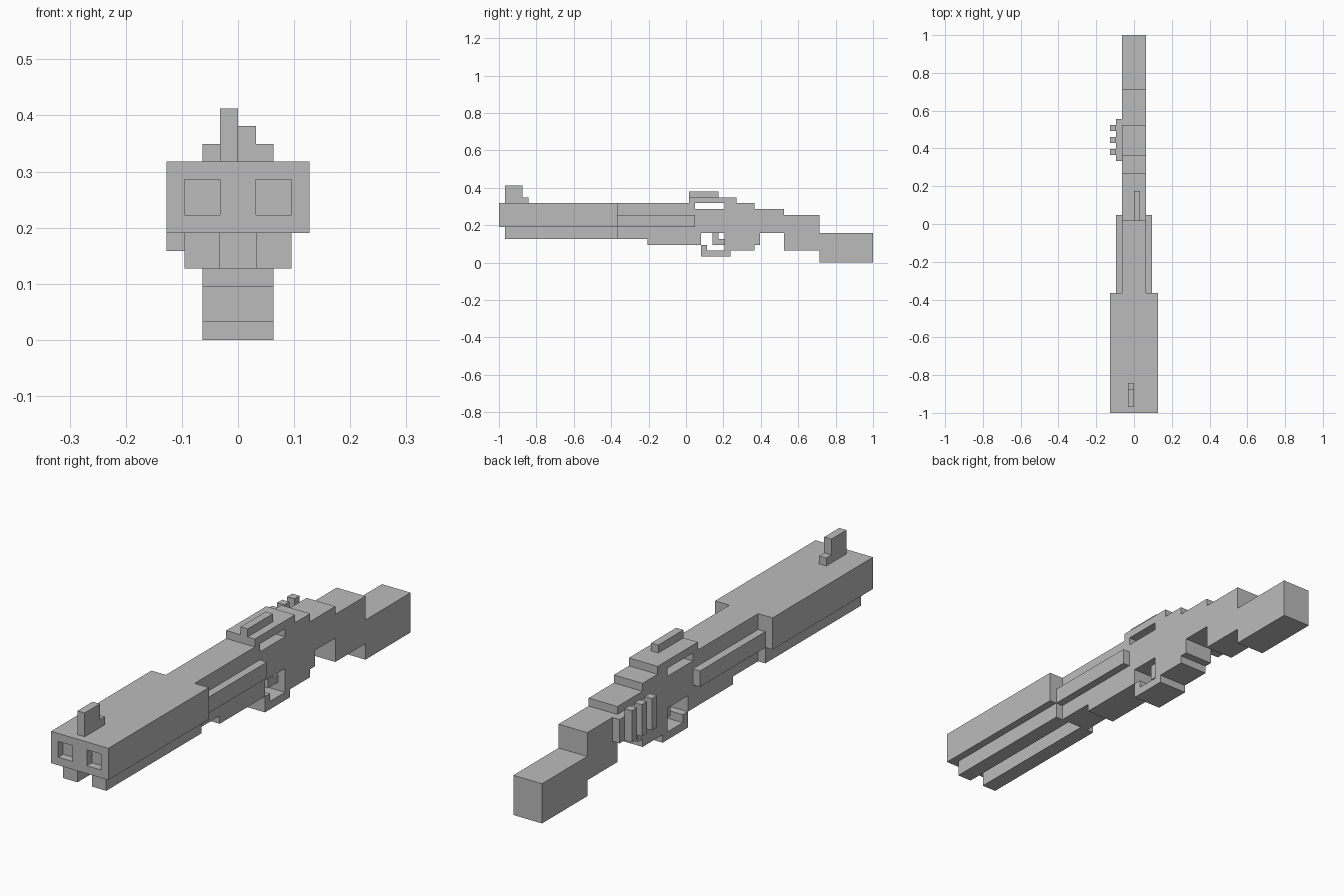
import bpy
import bmesh

if "Cube" in bpy.data.objects:
    bpy.data.objects.remove(bpy.data.objects["Cube"], do_unlink=True)

UNIT = 2 / 63  # one block of the build grid

grey = bpy.data.materials.new("plain_grey")
grey.use_nodes = True
COLOUR = (0.5, 0.5, 0.5, 1)
grey.diffuse_color = COLOUR
grey.node_tree.nodes["Principled BSDF"].inputs["Base Color"].default_value = COLOUR


def extrude(name, outline, x0, x1):
    """Extrude a side outline of (y, z) grid points from x0 to x1."""
    bm = bmesh.new()
    verts = [bm.verts.new((x0 * UNIT, y * UNIT - 1, z * UNIT)) for y, z in outline]
    face = bm.faces.new(verts)
    side = bmesh.ops.extrude_face_region(bm, geom=[face])
    moved = [v for v in side["geom"] if isinstance(v, bmesh.types.BMVert)]
    bmesh.ops.translate(bm, verts=moved, vec=((x1 - x0) * UNIT, 0, 0))
    bmesh.ops.recalc_face_normals(bm, faces=bm.faces)
    mesh = bpy.data.meshes.new(name)
    bm.to_mesh(mesh)
    bm.free()
    mesh.materials.append(grey)
    obj = bpy.data.objects.new(name, mesh)
    bpy.context.collection.objects.link(obj)
    return obj


def box(name, x, y, z):
    return extrude(name, [(y[0], z[0]), (y[1], z[0]), (y[1], z[1]), (y[0], z[1])], *x)


# Wide barrel block with two square bores
barrels = box("barrel_block", (-4, 4), (0, 20), (6, 10))
for side, x in (("right", (-3, -1)), ("left", (1, 3))):
    cutter = box(side + "_bore_cutter", x, (-1, 1), (7, 9))
    cutter.hide_render = True
    cutter.hide_viewport = True
    cutter.display_type = 'WIRE'
    cut = barrels.modifiers.new(side + "_bore", 'BOOLEAN')
    cut.operation = 'DIFFERENCE'
    cut.solver = 'EXACT'
    cut.object = cutter
    # Rail under each barrel
    box(side + "_under_rail", x, (1, 20), (4, 6))

# Receiver with stepped top, top notch and trigger opening
extrude("receiver", [
    (20, 4), (25, 4), (25, 3), (34, 3), (34, 5), (38, 5), (38, 2), (43, 2),
    (43, 3), (44, 3), (44, 5), (48, 5), (48, 9), (43, 9), (43, 10), (38, 10),
    (38, 9), (33, 9), (33, 10), (20, 10)], -2, 2)
box("top_bridge", (-2, 2), (32, 40), (10, 11))

# Side bars along the receiver
box("right_side_bar", (-3, -2), (20, 33), (6, 8))
box("left_side_bar", (2, 3), (20, 33), (6, 8))

# Trigger and its guard
extrude("trigger_guard", [(34, 1), (39, 1), (39, 2), (35, 2), (35, 3), (34, 3)], -2, 2)
extrude("trigger", [(36, 3), (38, 3), (38, 4), (37, 4), (37, 5), (36, 5)], -1, 1)

# Stepped stock
extrude("stock", [(48, 2), (54, 2), (54, 0), (63, 0), (63, 5), (54, 5),
                  (54, 8), (48, 8)], -2, 2)

# Sights
extrude("front_sight", [(1, 10), (5, 10), (5, 11), (4, 11), (4, 13), (1, 13)], -1, 0)
box("rear_sight", (0, 1), (32, 37), (11, 12))

# Side holder with three upright pegs
box("side_holder", (-3, -2), (42, 49), (5, 8))
for i in range(3):
    y = 43 + 2 * i
    box("holder_peg_%d" % (i + 1), (-4, -3), (y, y + 1), (5, 9))
